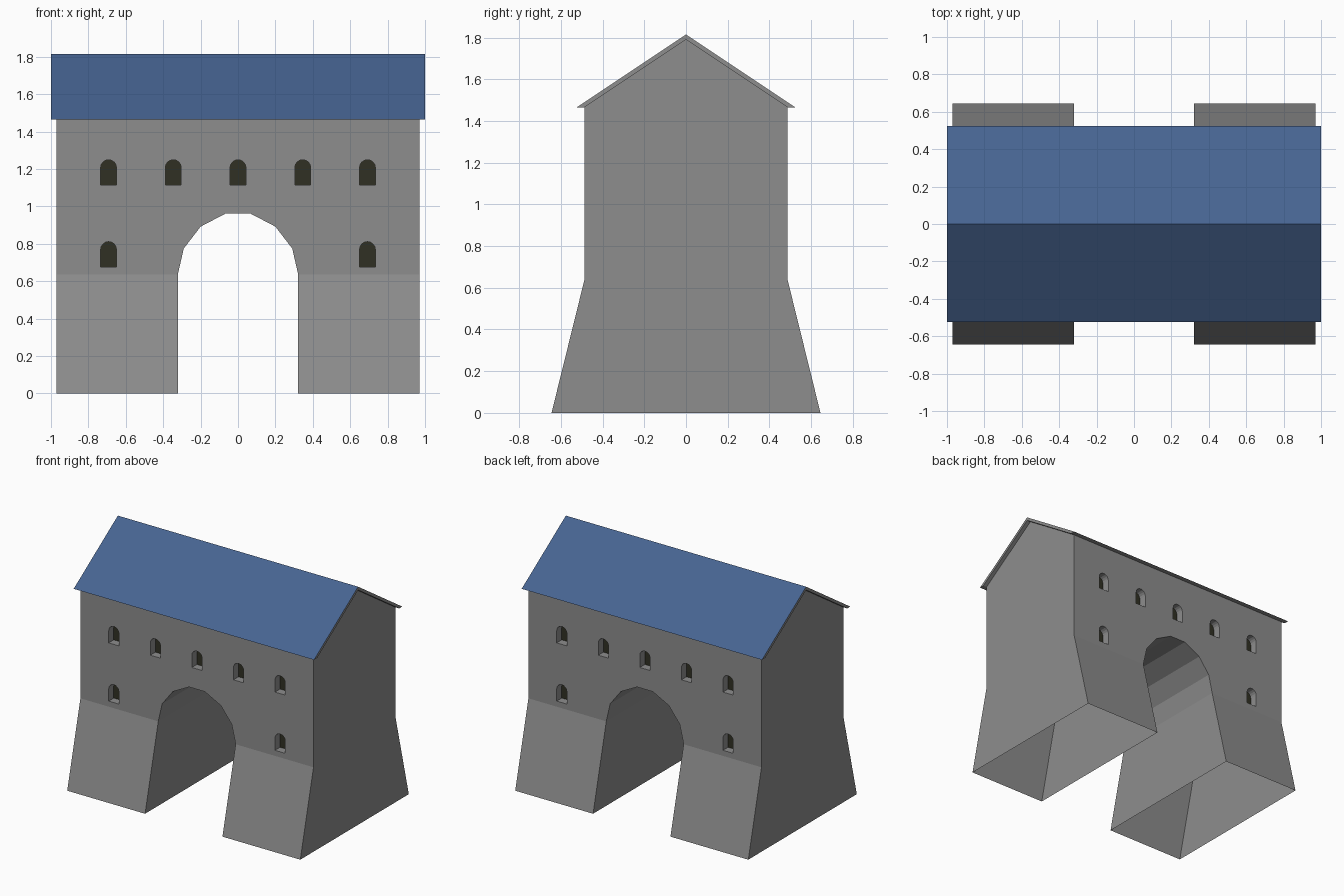
import bpy, bmesh, math

if "Cube" in bpy.data.objects:
    bpy.data.objects.remove(bpy.data.objects["Cube"])


def material(name, rgb):
    m = bpy.data.materials.new(name)
    m.diffuse_color = (*rgb, 1)
    m.use_nodes = True
    m.node_tree.nodes["Principled BSDF"].inputs["Base Color"].default_value = m.diffuse_color
    return m


stone = material("grey stone", (0.27, 0.27, 0.27))
slate = material("blue roof", (0.062, 0.127, 0.285))
dark = material("dark window", (0.030, 0.030, 0.017))

W, D, FOOT = 0.97, 0.488, 0.645          # half width, half depth, half depth at foot
SPRING, EAVE, RIDGE = 0.635, 0.0, 1.79
EAVE = 1.465


def make_object(name, bm, mats):
    bmesh.ops.recalc_face_normals(bm, faces=bm.faces)
    me = bpy.data.meshes.new(name)
    bm.to_mesh(me)
    bm.free()
    ob = bpy.data.objects.new(name, me)
    bpy.context.collection.objects.link(ob)
    for m in mats:
        me.materials.append(m)
    return ob


def prism(bm, a, b):
    """Solid between two matching loops of points."""
    va, vb = [bm.verts.new(p) for p in a], [bm.verts.new(p) for p in b]
    bm.faces.new(va)
    bm.faces.new(vb)
    n = len(va)
    return [bm.faces.new((va[i], va[(i + 1) % n], vb[(i + 1) % n], vb[i])) for i in range(n)]


# Gatehouse walls: arched facade, splayed feet and gable ends
half_arch = [(0.322, SPRING), (0.29, 0.775), (0.2, 0.892), (0.066, 0.962)]
arch = [(-x, z) for x, z in half_arch] + half_arch[::-1]
bm = bmesh.new()
cache = {}


def v(x, y, z):
    key = (round(x, 4), round(y, 4), round(z, 4))
    if key not in cache:
        cache[key] = bm.verts.new(key)
    return cache[key]


def face(*pts):
    bm.faces.new([v(*p) for p in pts])


A = half_arch[0][0]
for s in (-1, 1):
    y, f = s * D, s * FOOT
    outline = [(-W, SPRING)] + arch + [(W, SPRING), (W, EAVE), (-W, EAVE)]
    face(*[(x, y, z) for x, z in outline])
    face((-W, y, EAVE), (W, y, EAVE), (W, 0, RIDGE), (-W, 0, RIDGE))
    for a, b in ((-W, -A), (A, W)):
        face((a, f, 0), (b, f, 0), (b, y, SPRING), (a, y, SPRING))
    face((s * A, -FOOT, 0), (s * A, FOOT, 0), (s * A, D, SPRING), (s * A, -D, SPRING))
    face((s * A, -FOOT, 0), (s * A, FOOT, 0), (s * W, FOOT, 0), (s * W, -FOOT, 0))
    face(*[(s * W, yy, z) for yy, z in ((-FOOT, 0), (FOOT, 0), (D, SPRING), (D, EAVE),
                                        (0, RIDGE), (-D, EAVE), (-D, SPRING))])
for (x0, z0), (x1, z1) in zip(arch, arch[1:]):
    face((x0, -D, z0), (x1, -D, z1), (x1, D, z1), (x0, D, z0))
walls = make_object("gatehouse_walls", bm, [stone, dark])

# Round-headed window recesses, cut into both facades
DEPTH, R = 0.06, 0.0425
bm = bmesh.new()
spots = [(0.346 * i, 1.115) for i in range(-2, 3)] + [(-0.692, 0.677), (0.692, 0.677)]
for x, z in spots:
    shape = [(x - R, z), (x + R, z)]
    shape += [(x + R * math.cos(math.pi * k / 8), z + 0.092 + R * math.sin(math.pi * k / 8))
              for k in range(9)]
    for s in (-1, 1):
        prism(bm, [(px, s * (D + 0.1), pz) for px, pz in shape],
              [(px, s * (D - DEPTH), pz) for px, pz in shape])
cutter = make_object("window_cutter", bm, [stone])
cutter.hide_render = True
mod = walls.modifiers.new("windows", 'BOOLEAN')
mod.operation, mod.solver, mod.object = 'DIFFERENCE', 'EXACT', cutter
bpy.context.view_layer.objects.active = walls
bpy.ops.object.modifier_apply(modifier=mod.name)
bpy.data.objects.remove(cutter)

# Open underside and roof seat; dark panes at the back of each recess
bm = bmesh.new()
bm.from_mesh(walls.data)
bm.normal_update()
gone = []
for f in bm.faces:
    c = f.calc_center_median()
    f.material_index = int(abs(f.normal.y) > 0.9 and abs(abs(c.y) - (D - DEPTH)) < 0.003)
    if c.z < 0.001 or (c.z > EAVE + 0.05 and f.normal.z > 0.5):
        gone.append(f)
bmesh.ops.delete(bm, geom=gone, context='FACES')
bm.to_mesh(walls.data)
bm.free()

# Gabled roof: blue slopes, grey underside and edges
section = [(-0.525, EAVE), (0, 1.815), (0.525, EAVE), (D, EAVE), (0, RIDGE), (-D, EAVE)]
bm = bmesh.new()
sides = prism(bm, [(-1, y, z) for y, z in section], [(1, y, z) for y, z in section])
for f in sides[:2]:
    f.material_index = 1
make_object("roof", bm, [stone, slate])
